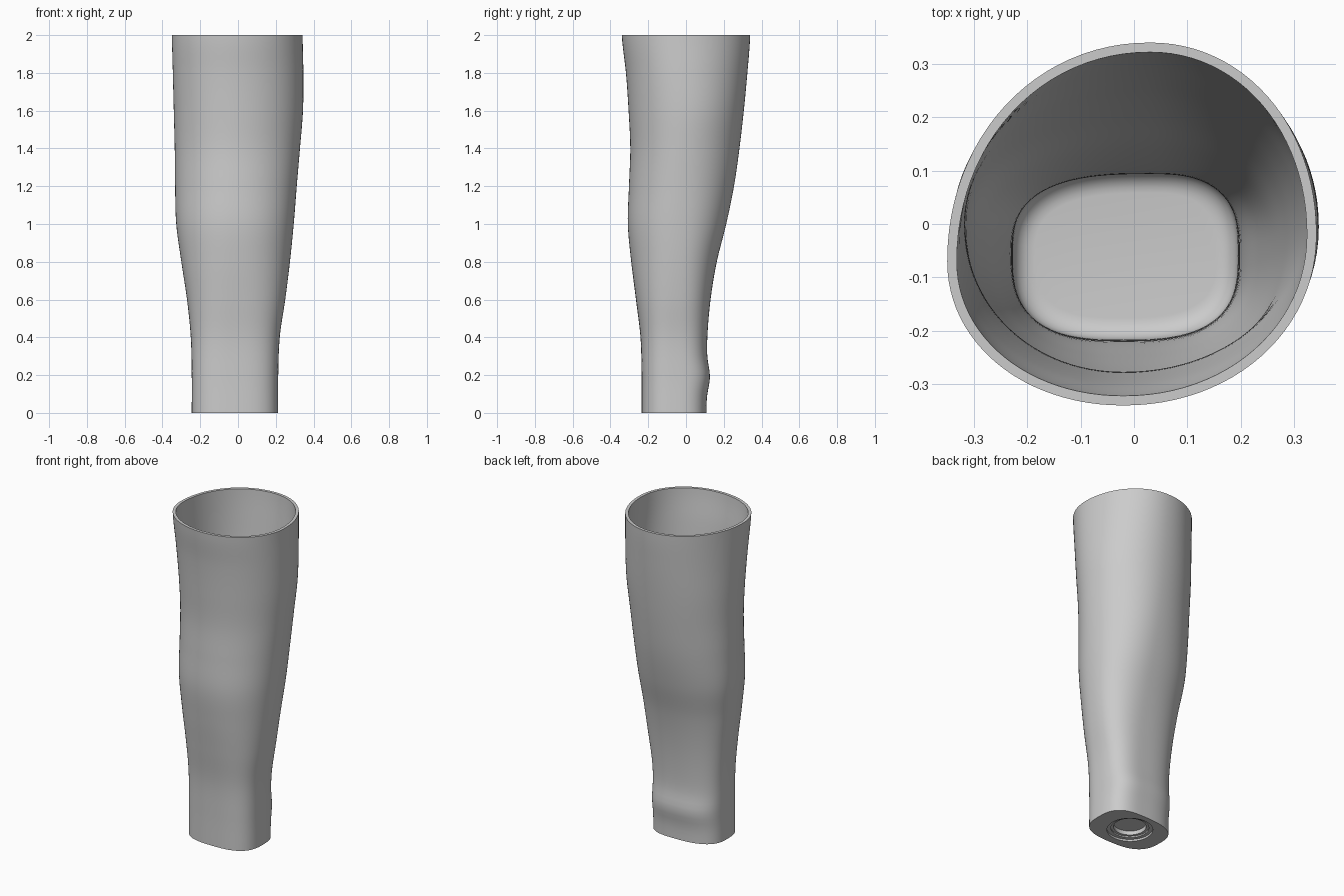
import bpy, bmesh, math

cube = bpy.data.objects.get("Cube")
if cube:
    bpy.data.objects.remove(cube, do_unlink=True)

SEGMENTS = 96
WALL = 0.018
FLOOR = 0.08
FILLET = 0.04

# Extents of the sleeve at equal steps of height, from bottom to top
LEFT = [.213, .213, .221, .25, .275, .295, .311, .328, .344, .346, .342]
RIGHT = [-.245, -.245, -.25, -.27, -.3, -.327, -.333, -.335, -.34, -.345, -.35]
BACK = [.108, .111, .113, .13, .163, .213, .254, .283, .306, .325, .34]
FRONT = [-.235, -.235, -.241, -.265, -.29, -.308, -.302, -.295, -.304, -.318, -.34]
# Where the side extremes sit in y, and how square the section is
LEFT_Y = [-.06, -.06, -.06, -.05, -.04, -.03, -.02, -.01, 0, -.01, -.02]
RIGHT_Y = [-.06, -.06, -.05, -.04, -.03, -.01, 0, 0, -.01, -.04, -.07]
POWER = [2.8, 2.8, 2.7, 2.5, 2.3, 2.2, 2.1, 2.05, 2.05, 2.05, 2.05]


def sample(values, z):
    """Smooth interpolation of a profile list at height z."""
    f = min(max(z / 2, 0), 1) * (len(values) - 1)
    i = min(int(f), len(values) - 2)
    t = f - i
    a, b = values[i], values[i + 1]
    before = values[i - 1] if i else a
    after = values[i + 2] if i + 2 < len(values) else b
    m, n = (b - before) / 2, (after - a) / 2
    return a + m * t + (3 * (b - a) - 2 * m - n) * t**2 + (2 * (a - b) + m + n) * t**3


def section(z, inset=0.0, height=None):
    """Closed outline made of four superelliptic quarters."""
    height = z if height is None else height
    left, right = sample(LEFT, z) - inset, sample(RIGHT, z) + inset
    heel = 0.016 * math.exp(-((z - 0.19) / 0.075) ** 2)
    back, front = sample(BACK, z) + heel - inset, sample(FRONT, z) + inset
    power = 2 / sample(POWER, z)
    points = []
    for k in range(SEGMENTS):
        angle = math.tau * k / SEGMENTS
        c, s = math.cos(angle), math.sin(angle)
        cx = 0.03 if s >= 0 else -0.02
        cy = sample(LEFT_Y, z) if c >= 0 else sample(RIGHT_Y, z)
        x = cx + ((left - cx) if c >= 0 else (right - cx)) * abs(c) ** power
        y = cy + ((back - cy) if s >= 0 else (front - cy)) * abs(s) ** power
        points.append((x, y, height))
    return points


def circle(radius, z):
    return [(-0.018 + radius * math.cos(math.tau * k / SEGMENTS),
             -0.058 + radius * math.sin(math.tau * k / SEGMENTS), z)
            for k in range(SEGMENTS)]


# Underside: stepped round socket, from its centre outwards
rings = [circle(0.092, 0.045), circle(0.092, 0.02), circle(0.108, 0.02),
         circle(0.108, 0.012), circle(0.13, 0.012), circle(0.13, 0)]
# Outer wall upwards
STEPS = 64
rings += [section(2 * i / STEPS) for i in range(STEPS + 1)]
# Inner wall downwards to the fillet
start = FLOOR + FILLET
rings += [section(2 - (2 - start) * i / STEPS, WALL) for i in range(STEPS + 1)]
# Rounded edge of the inner floor
for i in range(1, 7):
    a = math.pi / 2 * i / 6
    rings.append(section(start, WALL + FILLET * (1 - math.cos(a)),
                         start - FILLET * math.sin(a)))

bm = bmesh.new()
loops = [[bm.verts.new(p) for p in ring] for ring in rings]
for low, high in zip(loops, loops[1:]):
    for k in range(SEGMENTS):
        n = (k + 1) % SEGMENTS
        bm.faces.new((low[k], low[n], high[n], high[k]))
bm.faces.new(loops[0][::-1])
bm.faces.new(loops[-1])
bmesh.ops.recalc_face_normals(bm, faces=bm.faces)
mesh = bpy.data.meshes.new("leg_sleeve")
bm.to_mesh(mesh)
bm.free()

# Single plain colour
grey = bpy.data.materials.new("light_grey")
grey.use_nodes = True
colour = (0.6, 0.6, 0.6, 1)
grey.diffuse_color = colour
grey.node_tree.nodes["Principled BSDF"].inputs["Base Color"].default_value = colour
mesh.materials.append(grey)

sleeve = bpy.data.objects.new("leg_sleeve", mesh)
bpy.context.collection.objects.link(sleeve)
bpy.context.view_layer.objects.active = sleeve
sleeve.select_set(True)
bpy.ops.object.shade_smooth_by_angle(angle=math.radians(35))
